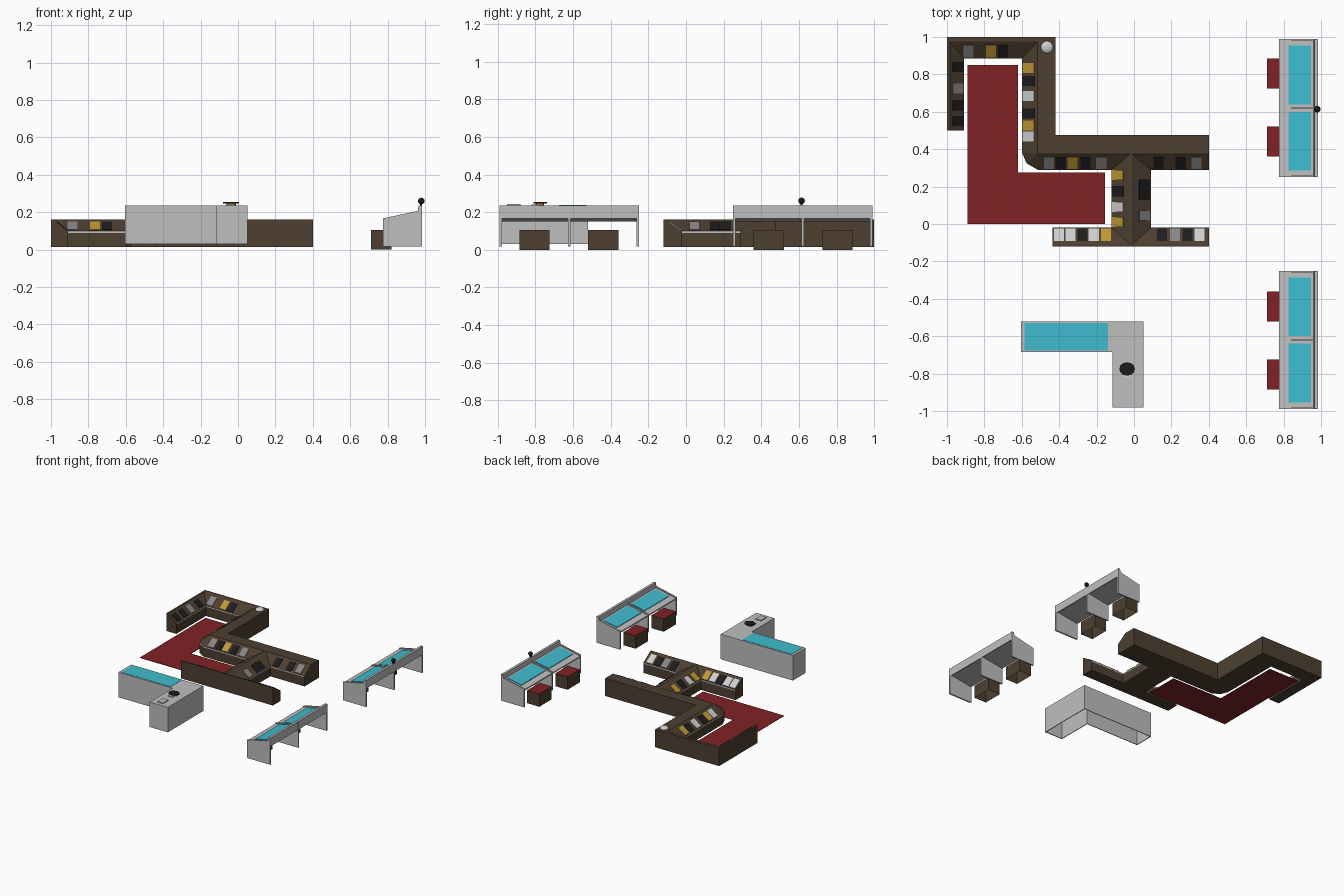
import bpy, bmesh, math
from mathutils import Vector

if "Cube" in bpy.data.objects:
    bpy.data.objects.remove(bpy.data.objects["Cube"])

def mat(name, c):
    m = bpy.data.materials.new(name)
    m.diffuse_color = (*c, 1)
    m.use_nodes = True
    m.node_tree.nodes["Principled BSDF"].inputs["Base Color"].default_value = m.diffuse_color
    return m

BROWN = mat("dark_brown", (0.075, 0.05, 0.03))
RED = mat("deep_red", (0.22, 0.016, 0.018))
GREY = mat("light_grey", (0.52, 0.52, 0.52))
TEAL = mat("teal_screen", (0.05, 0.50, 0.62))
GOLD = mat("gold", (0.52, 0.31, 0.035))
BLACK = mat("near_black", (0.012, 0.012, 0.013))
MID = mat("mid_grey", (0.24, 0.24, 0.24))
WHITE = mat("off_white", (0.62, 0.62, 0.62))

def finish(name, bm, *mats):
    bmesh.ops.remove_doubles(bm, verts=bm.verts, dist=1e-5)
    bmesh.ops.dissolve_degenerate(bm, edges=bm.edges, dist=1e-5)
    bmesh.ops.recalc_face_normals(bm, faces=bm.faces)
    me = bpy.data.meshes.new(name)
    bm.to_mesh(me)
    bm.free()
    for m in mats:
        me.materials.append(m)
    ob = bpy.data.objects.new(name, me)
    bpy.context.collection.objects.link(ob)
    return ob

def prism(name, pts, d, m, bottom=True):
    """Extrude a closed polygon of 3D points along d."""
    bm = bmesh.new()
    d = Vector(d)
    a = [bm.verts.new(p) for p in pts]
    b = [bm.verts.new(Vector(p) + d) for p in pts]
    n = len(a)
    for i in range(n):
        bm.faces.new((a[i], a[(i+1) % n], b[(i+1) % n], b[i]))
    bm.faces.new(b)
    if bottom:
        bm.faces.new(a)
    return finish(name, bm, m)

def box(name, x0, x1, y0, y1, z0, z1, m, bottom=True):
    return prism(name, [(x0, y0, z0), (x1, y0, z0), (x1, y1, z0), (x0, y1, z0)],
                 (0, 0, z1 - z0), m, bottom)

def xz_prism(name, prof, y0, y1, m):
    return prism(name, [(x, y0, z) for x, z in prof], (0, y1 - y0, 0), m)

# ---- Brown sloped counters: mitred runs with a grey lip on the inner edge
ZB, ZT, ZI = 0.015, 0.16, 0.10
def counter(name, outer, mid, inner):
    bm = bmesh.new()
    rows = []
    for o, m, i in zip(outer, mid, inner):
        rows.append([bm.verts.new((*p, z)) for p, z in
                     ((o, ZB), (o, ZT), (m, ZT), (i, ZI), (i, ZI - 0.01), (i, ZB))])
    for r, s in zip(rows, rows[1:]):
        for k in range(6):
            f = bm.faces.new((r[k], r[(k+1) % 6], s[(k+1) % 6], s[k]))
            f.material_index = 1 if k == 3 else 0
    bm.faces.new(rows[0])
    bm.faces.new(rows[-1])
    return finish(name, bm, BROWN, GREY)

c, k = (-0.42, 0.475), (-0.515, 0.375)
counter("main_counter",
        [(-1, .5), (-1, 1), (-.42, 1), c, c, c, (.4, .475)],
        [(-.985, .5), (-.985, .975), (-.515, .975), k, k, k, (.4, .375)],
        [(-.91, .5), (-.91, .885), (-.6, .885), (-.6, .385), (-.575, .325), (-.515, .29), (.4, .29)])
for side, end, inn in (("left", -.435, -.12), ("right", .4, .09)):
    s = -0.005 if side == "left" else 0.005
    counter(side + "_stem_counter",
            [(end, -.12), (-.015, -.12), (-.015, .375)],
            [(end, -.11), (-.015 + s, -.11), (-.015 + s, .375)],
            [(end, -.02), (inn, -.02), (inn, .29)])

# ---- Small display plates lying on the counter slopes
def plates(name, along, mid, inner, items):
    off = Vector((ZT - ZI, abs(inner - mid))).normalized() * 0.004
    sgn = 1 if inner > mid else -1
    for n, (pos, m) in enumerate(items):
        pts = []
        for t, w in ((.2, -.027), (.2, .027), (.93, .027), (.93, -.027)):
            q = mid + (inner - mid) * t
            z = ZT + (ZI - ZT) * t
            pts.append((q, pos + w, z) if along == "y" else (pos + w, q, z))
        d = (sgn * off.x, 0, off.y) if along == "y" else (0, sgn * off.x, off.y)
        prism(f"{name}_plate_{n}", pts, d, m)

plates("left_arm", "y", -.985, -.91, [(.84, BLACK), (.725, MID), (.635, BLACK), (.55, BLACK)])
plates("back_arm", "x", .975, .885, [(-.885, MID), (-.765, GOLD), (-.7, BLACK)])
plates("inner_arm", "y", -.515, -.6, [(.835, GOLD), (.765, BLACK), (.685, WHITE),
                                      (.59, BLACK), (.527, GOLD), (.467, WHITE)])
plates("cross_arm", "x", .375, .29, [(-.455, MID), (-.392, BLACK), (-.328, GOLD), (-.26, BLACK),
                                     (-.175, MID), (.13, BLACK), (.25, BLACK), (.335, MID)])
plates("stem_left", "y", -.04, -.12, [(.262, GOLD), (.175, BLACK), (.09, WHITE), (.01, GOLD)])
plates("stem_right", "y", .01, .09, [(.21, BLACK), (.155, BLACK), (.045, MID)])
plates("front_left", "x", -.11, -.02, [(-.4, WHITE), (-.34, WHITE), (-.275, BLACK),
                                       (-.215, WHITE), (-.15, GOLD)])
plates("front_right", "x", -.11, -.02, [(.15, BLACK), (.22, MID), (.285, BLACK), (.35, WHITE)])

# ---- Globe on the back corner
bpy.ops.mesh.primitive_uv_sphere_add(segments=24, ring_count=12, radius=.033, location=(-.465, .945, .165))
globe = bpy.context.object
globe.name = "corner_globe"
globe.scale.z = .5
globe.data.materials.append(WHITE)
bpy.ops.object.shade_smooth()

# ---- Red L-shaped carpet
prism("carpet", [(x, y, .014) for x, y in ((-.89, 0), (-.155, 0), (-.155, .275), (-.62, .275),
                                           (-.62, .85), (-.89, .85))], (0, 0, .004), RED)

# ---- L-shaped grey desk, hollow below
desk = prism("corner_desk", [(x, y, .03) for x, y in ((.05, -.52), (-.605, -.52), (-.605, -.685),
             (-.115, -.685), (-.115, -.98), (.05, -.98))], (0, 0, .205), GREY, bottom=False)
sol = desk.modifiers.new("wall", "SOLIDIFY")
sol.thickness = .008
sol.offset = -1
box("desk_screen", -.585, -.14, -.675, -.53, .234, .237, TEAL)

# ---- Items on the desk
box("desk_pad", -.065, -.015, -.95, -.88, .235, .242, GREY)
box("desk_slate", -.06, -.02, -.82, -.785, .235, .241, WHITE)
for nm, r, z, h, m in (("dish_base", .025, .241, .012, GOLD), ("dish_top", .042, .250, .007, BLACK)):
    bpy.ops.mesh.primitive_cylinder_add(vertices=12, radius=r, depth=h, location=(-.037, -.775, z))
    o = bpy.context.object
    o.name = nm
    o.scale.y = .85
    o.data.materials.append(m)

# ---- Wall consoles with screens and stools, mirrored front to back
SIDE = [(.775, .018), (.775, .167), (.962, .207), (.967, .235), (.985, .235), (.985, .018)]
DECK = [(.776, .150), (.776, .160), (.96, .197), (.965, .234), (.984, .234), (.984, .166), (.965, .18)]
def deck_z(x):
    return .160 + (x - .776) * .037 / .184
for s, nm in ((1, "back"), (-1, "front")):
    for n, y in enumerate((.256, .62, .984)):
        xz_prism(f"{nm}_console_panel_{n}", SIDE, s*y - .006, s*y + .006, GREY)
    xz_prism(f"{nm}_console_deck", DECK, s*.255, s*.985, GREY)
    for n, (y0, y1) in enumerate(((.285, .6), (.64, .955))):
        pr = [(x, deck_z(x) + dz) for x, dz in ((.825, 0), (.945, 0), (.945, .005), (.825, .005))]
        xz_prism(f"{nm}_console_screen_{n}", pr, s*y0, s*y1, TEAL)
    for n, y in enumerate((.44, .805)):
        box(f"{nm}_stool_{n}", .71, .82, s*y - .08, s*y + .08, 0, .102, BROWN, bottom=False)
        box(f"{nm}_stool_cushion_{n}", .71, .82, s*y - .08, s*y + .08, .101, .106, RED)

# ---- Small dark ornament on the back console
box("ornament_stem", .972, .984, .608, .62, .234, .255, BLACK)
bpy.ops.mesh.primitive_ico_sphere_add(subdivisions=2, radius=.018, location=(.98, .614, .26))
o = bpy.context.object
o.name = "ornament_head"
o.data.materials.append(BLACK)
